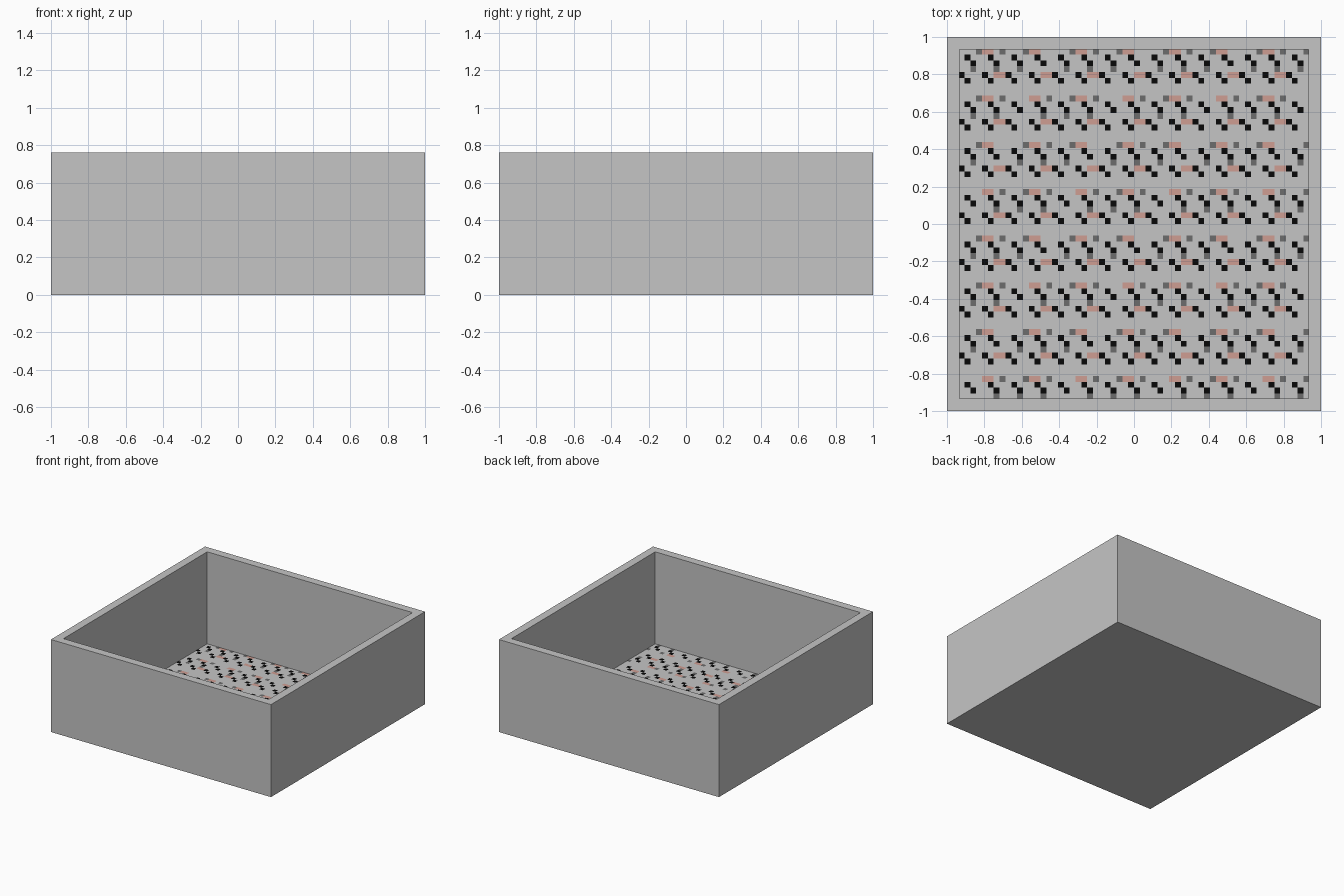
import bpy, bmesh

if "Cube" in bpy.data.objects:
    bpy.data.objects.remove(bpy.data.objects["Cube"])

H = 0.76            # box height
INNER = 0.933       # half width of the opening
FLOOR = 0.004       # height of the tiled floor
TEXEL = 0.5 / 16    # small mosaic square, 16 per half-unit tile


def material(name, rgb):
    m = bpy.data.materials.new(name)
    m.diffuse_color = (*rgb, 1)
    m.use_nodes = True
    m.node_tree.nodes["Principled BSDF"].inputs["Base Color"].default_value = m.diffuse_color
    return m


light_grey = material("light grey", (0.56, 0.56, 0.56))
black = material("black", (0.002, 0.002, 0.002))
dark_grey = material("dark grey", (0.15, 0.15, 0.15))
pink = material("dusty pink", (0.62, 0.34, 0.29))


def make_object(name, bm, mats):
    me = bpy.data.meshes.new(name)
    bm.to_mesh(me)
    bm.free()
    for m in mats:
        me.materials.append(m)
    ob = bpy.data.objects.new(name, me)
    bpy.context.collection.objects.link(ob)
    return ob


# Walled box: four outer walls, rim, inner walls and underside
def ring(bm, r, z):
    return [bm.verts.new((x * r, y * r, z)) for x, y in ((-1, -1), (1, -1), (1, 1), (-1, 1))]


bm = bmesh.new()
loops = [ring(bm, 1, 0), ring(bm, 1, H), ring(bm, INNER, H), ring(bm, INNER, FLOOR)]
for a, b in zip(loops, loops[1:]):
    for i in range(4):
        j = (i + 1) % 4
        bm.faces.new((a[i], a[j], b[j], b[i]))
bm.faces.new(loops[0][::-1])
make_object("box_walls", bm, [light_grey])


# Mosaic floor: repeating black diagonals, grey dots and pink dashes
BLACK = {1: 1, 2: 2, 4: 0, 5: 1}     # row in 8 -> column in 4
GREY = {0: 3, 3: 2}


def mosaic_colour(col, row):
    r = row % 8
    if BLACK.get(r) == col % 4:
        return 1
    if GREY.get(r) == col % 4 and (col // 4 + row // 8) % 4 != 3:
        return 2
    if r in (0, 4) and (col + 3 * r // 2) % 8 in (4, 5):
        return 3
    return 0


bm = bmesh.new()
N = 60


def clamp(v):
    return max(-INNER, min(INNER, v))


grid = [[bm.verts.new((clamp((c - 30) * TEXEL), clamp((30 - r) * TEXEL), FLOOR))
         for c in range(N + 1)] for r in range(N + 1)]
for r in range(N):
    for c in range(N):
        f = bm.faces.new((grid[r + 1][c], grid[r + 1][c + 1], grid[r][c + 1], grid[r][c]))
        f.material_index = mosaic_colour(c, r)
make_object("mosaic_floor", bm, [light_grey, black, dark_grey, pink])
